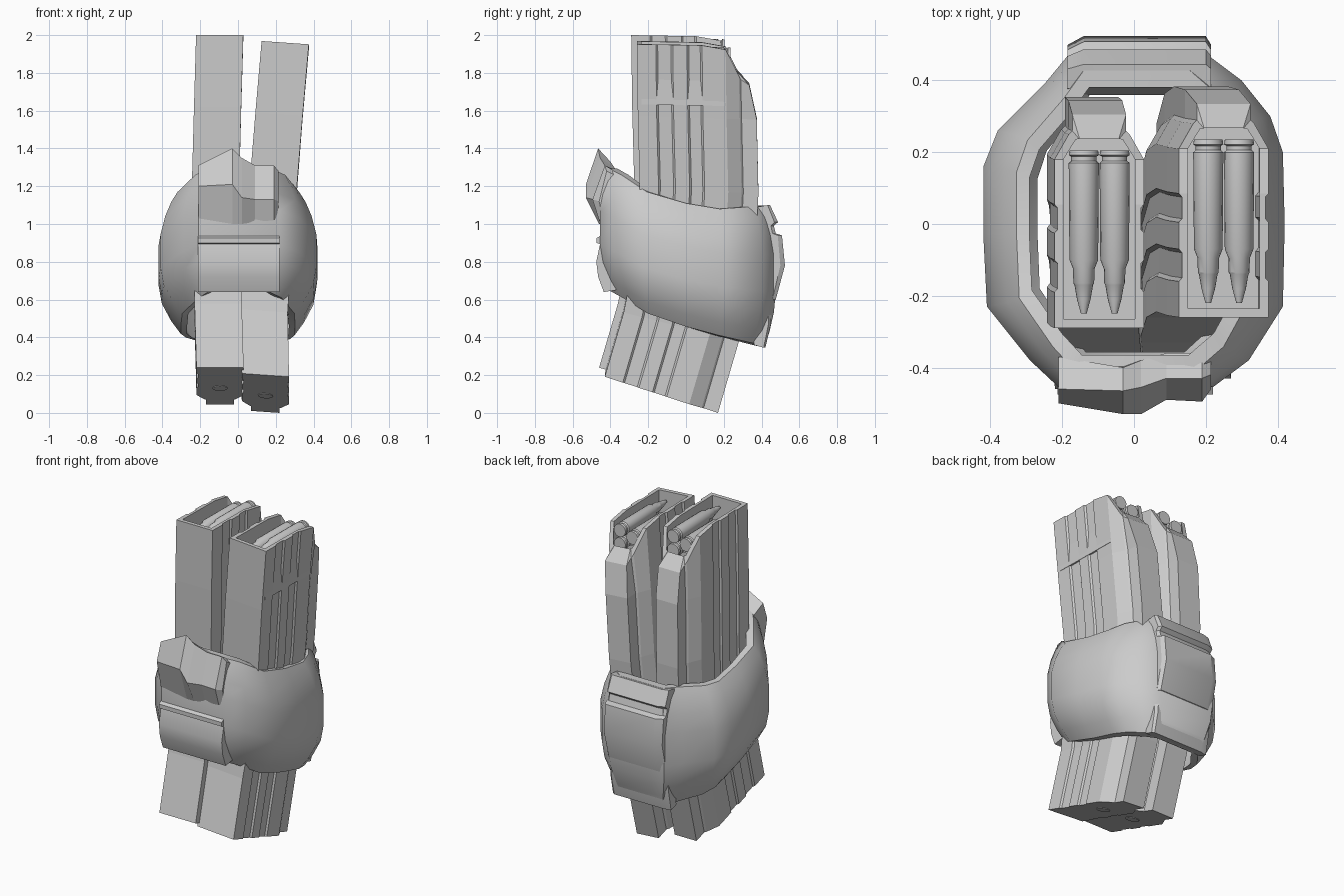
import bpy, bmesh, math
from mathutils import Vector

if "Cube" in bpy.data.objects:
    bpy.data.objects.remove(bpy.data.objects["Cube"])


def finish(name, bm, smooth=None):
    bmesh.ops.recalc_face_normals(bm, faces=bm.faces[:])
    me = bpy.data.meshes.new(name)
    bm.to_mesh(me)
    bm.free()
    ob = bpy.data.objects.new(name, me)
    bpy.context.collection.objects.link(ob)
    if smooth:
        bpy.ops.object.select_all(action='DESELECT')
        ob.select_set(True)
        bpy.context.view_layer.objects.active = ob
        bpy.ops.object.shade_smooth_by_angle(angle=math.radians(smooth))
    return ob


def loft(name, rings, torus=False, smooth=None):
    """Skin closed rings; cap the ends, or join last to first."""
    bm = bmesh.new()
    vs = [[bm.verts.new(p) for p in r] for r in rings]
    n = len(rings[0])
    pairs = list(zip(vs, vs[1:])) + ([(vs[-1], vs[0])] if torus else [])
    for a, b in pairs:
        for i in range(n):
            j = (i + 1) % n
            bm.faces.new((a[i], a[j], b[j], b[i]))
    if not torus:
        bm.faces.new(vs[0])
        bm.faces.new(vs[-1])
    return finish(name, bm, smooth)


def interp(table, v):
    if v <= table[0][0]:
        return table[0][1]
    for (a, p), (b, q) in zip(table, table[1:]):
        if v <= b:
            return p + (q - p) * (v - a) / (b - a)
    return table[-1][1]


# Magazine half section: (depth from front, half width), with side ribs and spine
HALF = [(0, .125), (.1, .125), (.11, .116), (.18, .116), (.19, .125), (.265, .125),
        (.275, .116), (.335, .116), (.345, .125), (.47, .125), (.54, .085), (.55, .075), (.63, .075)]
INNER = [(min(max(d, .025), .51 + d * .03), .1 if d < .5 else w - .02) for d, w in HALF]
# Front edge of the curved body: (y, z, tilt in degrees)
SPINE = [(-.29, 2.0, 1), (-.285, 1.62, 2), (-.275, 1.25, 4), (-.29, .93, 8),
         (-.36, .58, 14), (-.46, .24, 18)]
LIP_DROP = [(.46, 0), (.47, .02), (.54, .16), (.55, .18), (.63, .21)]


def magazine(side, xs, dy, dz, roll):
    def place(st, x, d, drop=0):
        y, z, tilt = SPINE[st]
        t = math.radians(tilt)
        if st == 0:
            d = min(d, .595)
        return Vector((xs[st] + x, y + dy + d * math.cos(t),
                       z + dz - d * math.sin(t) - roll * x - drop))

    def ring(st, half, drop=lambda d: 0):
        pts = [(w, d) for d, w in half] + [(-w, d) for d, w in reversed(half)]
        return [place(st, x, d, drop(d)) for x, d in pts]

    def lip(d):
        return interp(LIP_DROP, d)

    rings = [ring(0, INNER, lambda d: .32), ring(0, INNER, lip), ring(0, HALF, lip)]
    rings += [ring(i, HALF) for i in range(1, len(SPINE))]
    loft(side + "_magazine", rings)

    # Round button on the floor plate
    t = math.radians(SPINE[-1][2])
    disc = []
    for off in (-.01, .003):
        r = []
        for k in range(16):
            a = k * math.tau / 16
            p = place(5, .04 * math.cos(a), .35 + .04 * math.sin(a))
            r.append(p + Vector((0, -math.sin(t), -math.cos(t))) * off)
        disc.append(r)
    loft(side + "_floor_button", disc)

    # Staggered cartridges, nose to the front
    prof = [(.495, .040), (.482, .042), (.478, .035), (.466, .035), (.460, .042), (.19, .040),
            (.165, .030), (.125, .029), (.12, .026), (.08, .019), (.04, .008)]
    for row in range(3):
        for col, cx in enumerate((-.043, .043)):
            cz = .055 + row * .085 + (0 if col else .03)
            rings = [[place(0, cx + r * math.cos(k * math.tau / 16), d,
                            cz + r * math.sin(k * math.tau / 16)) for k in range(16)]
                     for d, r in prof]
            loft(f"{side}_cartridge_{row}_{col}", rings, smooth=30)


magazine("left", (-.097, -.108, -.118, -.112, -.105, -.095), 0, 0, 0)
magazine("right", (.25, .217, .187, .16, .138, .145), .03, -.04, .07)

# Bulging coupler ring wrapped round both magazines
PLAN = [(-.21, -.455), (-.29, -.38), (-.41, -.23), (-.42, -.03), (-.42, .16), (-.38, .26),
        (-.25, .39), (-.18, .475), (.2, .475), (.3, .40), (.38, .30), (.415, .2), (.42, 0),
        (.415, -.23), (.32, -.38), (.22, -.455)]
TOP = [(-.49, 1.31), (-.38, 1.26), (-.23, 1.17), (0, 1.11), (.2, 1.08), (.5, 1.1)]
BOT = [(-.49, .66), (-.4, .62), (-.2, .51), (.1, .43), (.5, .35)]
ROWS = [(0, .78, .90), (.08, .86, .95), (.2, .94, .98), (.35, 1, 1), (.62, 1, 1),
        (.76, .96, .98), (.9, .84, .93), (1, .72, .88)]


def band(row, s):
    t, fx, fy = row
    return [(x * fx * s, y * fy * s,
             interp(TOP, y) * (1 - t) + interp(BOT, y) * t) for x, y in PLAN]


loft("coupler_ring", [band(r, 1) for r in ROWS] + [band(r, .89) for r in reversed(ROWS)],
     torus=True, smooth=40)


def strip(name, stations, smooth=None):
    """Loft (y, z) profiles across x."""
    loft(name, [[(x, y, z) for y, z in prof] for x, prof in stations], smooth=smooth)


# Front plate with a rolled upper lip
front = [(-.37, .65), (-.435, .64), (-.465, .72), (-.475, .80), (-.455, .895), (-.475, .90),
         (-.475, .925), (-.44, .945), (-.37, .94)]
strip("front_plate", [(-.213, front), (.22, front)], 25)

# Back plate with stepped bands, slightly narrower at its rear face on the left
back = [(.38, 1.09), (.445, 1.1), (.487, 1.01), (.465, .99), (.475, .95), (.508, .94), (.524, .78),
        (.475, .60), (.455, .59), (.45, .47), (.42, .345), (.36, .36)]
edge = [(min(y, .36 + (y - .36) * .85), z) for y, z in back]
strip("back_plate", [(-.185, edge), (-.14, back), (.2, back), (.215, edge)], 25)

# Faceted pull tab above the front plate
strip("pull_tab", [
    (-.21, [(-.46, 1.31), (-.50, 1.20), (-.46, 1.03), (-.38, 1.03), (-.37, 1.27)]),
    (-.03, [(-.465, 1.40), (-.53, 1.21), (-.46, 1.0), (-.38, 1.0), (-.40, 1.33)]),
    (.02, [(-.455, 1.35), (-.53, 1.14), (-.46, 1.0), (-.38, 1.0), (-.38, 1.30)]),
    (.09, [(-.43, 1.31), (-.49, 1.13), (-.45, 1.01), (-.38, 1.01), (-.36, 1.28)]),
    (.19, [(-.43, 1.31), (-.495, 1.13), (-.46, 1.02), (-.38, 1.02), (-.36, 1.27)]),
    (.215, [(-.42, 1.28), (-.46, 1.12), (-.44, 1.03), (-.38, 1.03), (-.36, 1.25)])])
